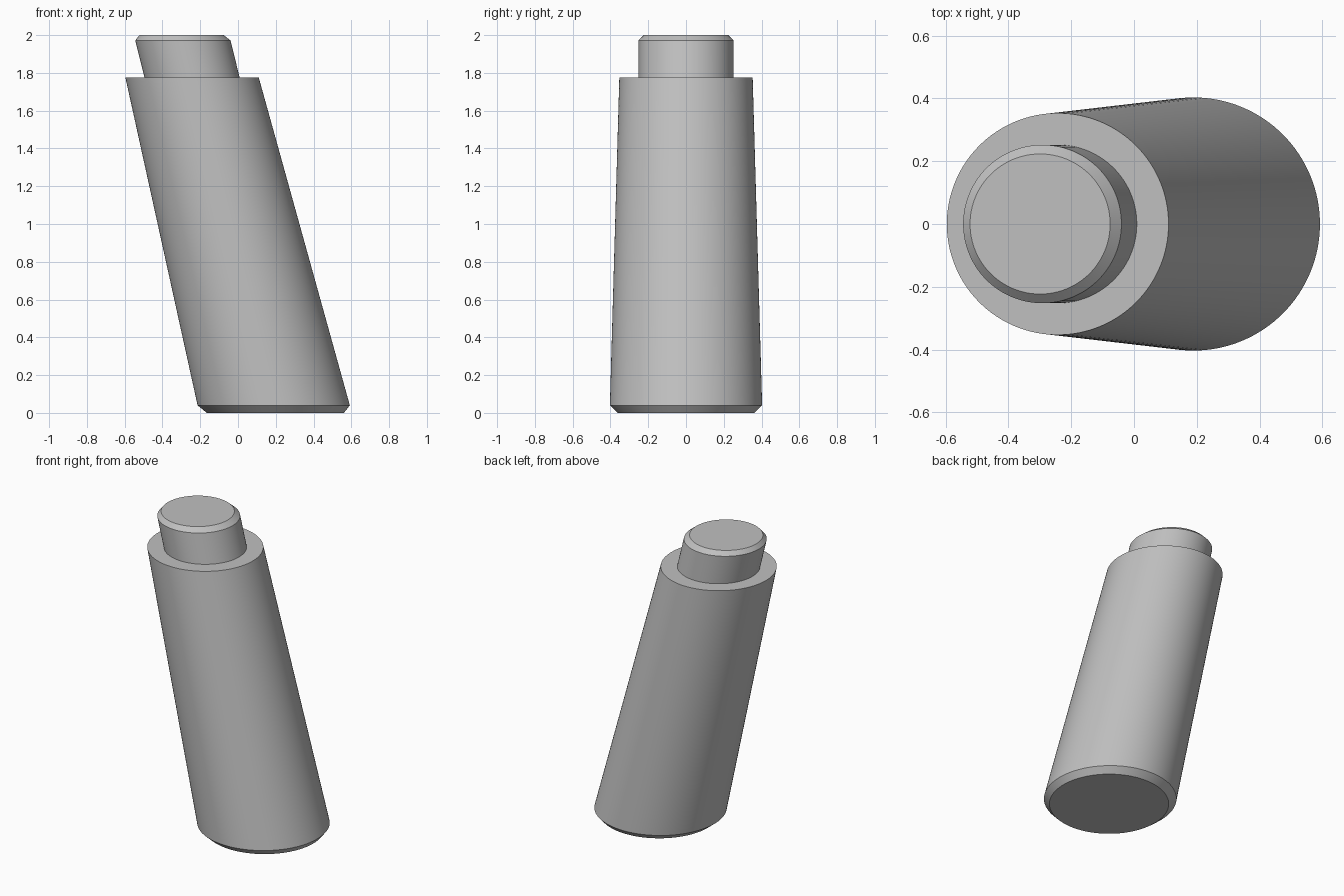
import bpy, bmesh, math

if "Cube" in bpy.data.objects:
    bpy.data.objects.remove(bpy.data.objects["Cube"])

SEGMENTS = 128

grey = bpy.data.materials.new("plain grey")
grey.diffuse_color = (0.53, 0.53, 0.53, 1)
grey.use_nodes = True
grey.node_tree.nodes["Principled BSDF"].inputs["Base Color"].default_value = grey.diffuse_color

# Slanted leg with chamfered foot, shoulder and round tenon: (centre x, z, radius)
profile = [
    (0.198, 0.0, 0.363),
    (0.189, 0.04, 0.403),
    (-0.243, 1.775, 0.353),
    (-0.243, 1.775, 0.252),
    (-0.292, 1.972, 0.252),
    (-0.299, 2.0, 0.223),
]

bm = bmesh.new()
rings = []
for cx, z, r in profile:
    ring = []
    for i in range(SEGMENTS):
        a = 2 * math.pi * i / SEGMENTS
        ring.append(bm.verts.new((cx + r * math.cos(a), r * math.sin(a), z)))
    rings.append(ring)

# Walls between neighbouring rings, then flat end caps
for low, high in zip(rings, rings[1:]):
    for i in range(SEGMENTS):
        j = (i + 1) % SEGMENTS
        bm.faces.new((low[i], low[j], high[j], high[i]))
bm.faces.new(rings[0][::-1])
bm.faces.new(rings[-1])

mesh = bpy.data.meshes.new("slanted_leg")
bm.to_mesh(mesh)
bm.free()
mesh.materials.append(grey)
leg = bpy.data.objects.new("slanted_leg", mesh)
bpy.context.collection.objects.link(leg)

# Smooth walls with sharp rims
bpy.context.view_layer.objects.active = leg
leg.select_set(True)
bpy.ops.object.shade_smooth_by_angle(angle=math.radians(20))
